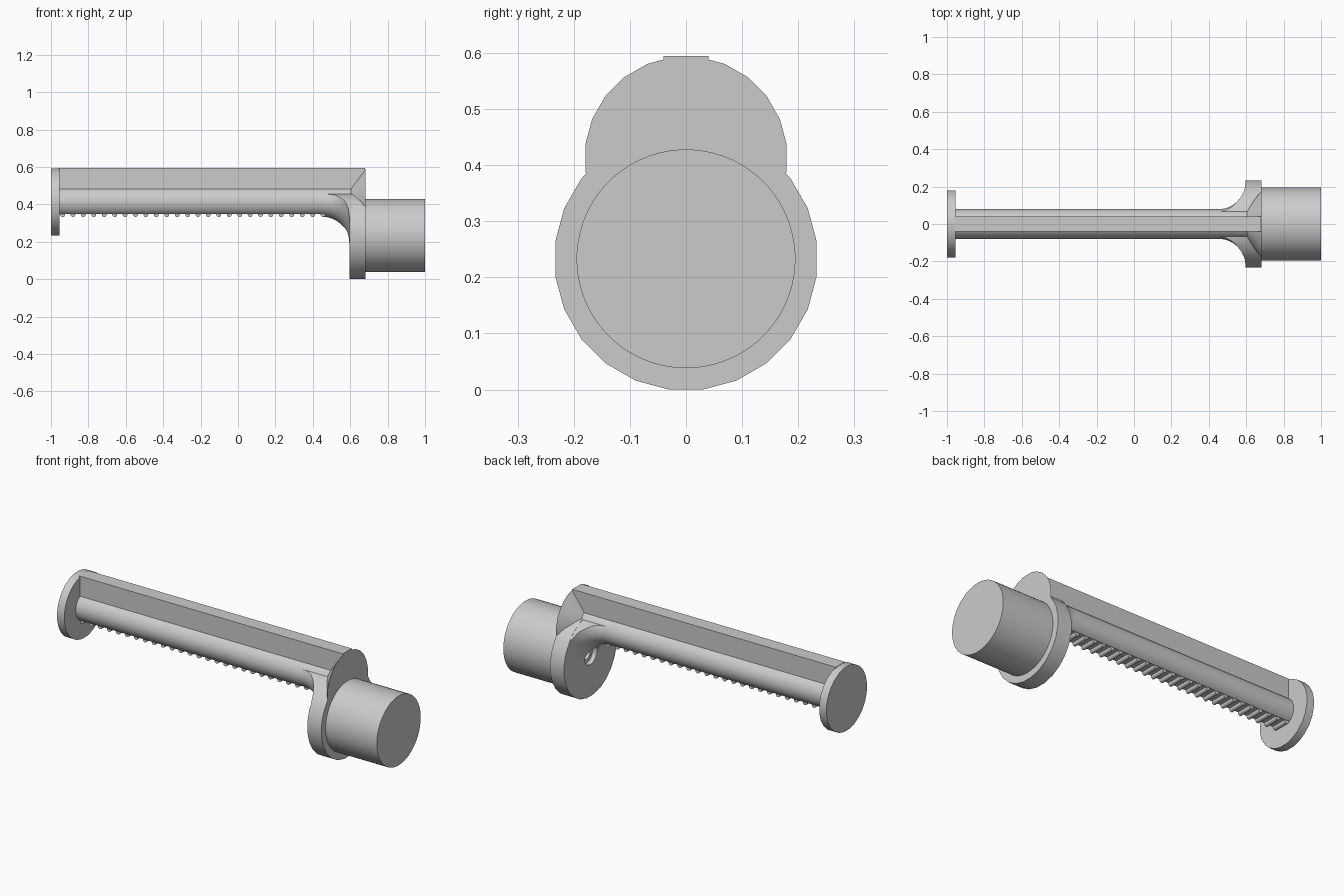
import bpy, bmesh, math
from mathutils import Matrix, Vector

cube = bpy.data.objects.get("Cube")
if cube:
    bpy.data.objects.remove(cube, do_unlink=True)

ROD_Z, LOW_Z = 0.413, 0.233      # axis heights of the rod and of the knob
ROD_R, FIN_Y, TOP = 0.079, 0.04, 0.594

grey = bpy.data.materials.new("plain grey")
grey.use_nodes = True
colour = (0.6, 0.6, 0.6, 1)
grey.diffuse_color = colour
grey.node_tree.nodes["Principled BSDF"].inputs["Base Color"].default_value = colour


def finish(name, bm, angle=35):
    """Turn a bmesh into a smooth-shaded object with sharp edges kept."""
    bmesh.ops.recalc_face_normals(bm, faces=bm.faces)
    mesh = bpy.data.meshes.new(name)
    bm.to_mesh(mesh)
    bm.free()
    mesh.materials.append(grey)
    shade(mesh, angle)
    obj = bpy.data.objects.new(name, mesh)
    bpy.context.collection.objects.link(obj)
    return obj


def shade(mesh, angle=35):
    for poly in mesh.polygons:
        poly.use_smooth = True
    mesh.set_sharp_from_angle(angle=math.radians(angle))


def lathe(name, profile, z, sides):
    """Closed solid turned about a lengthwise axis; profile is (x, radius)."""
    bm = bmesh.new()
    rings = []
    for x, r in profile:
        angles = [2 * math.pi * (i + 0.5) / sides for i in range(sides)]
        rings.append([bm.verts.new((x, r * math.sin(a), z + r * math.cos(a)))
                      for a in angles])
    for a, b in zip(rings, rings[1:]):
        for i in range(sides):
            j = (i + 1) % sides
            bm.faces.new((a[i], a[j], b[j], b[i]))
    bm.faces.new(rings[0])
    bm.faces.new(rings[-1])
    return finish(name, bm)


def cut(obj, cutter, operation):
    """Apply a boolean straight to the mesh."""
    mod = obj.modifiers.new("cut", 'BOOLEAN')
    mod.object, mod.operation, mod.solver = cutter, operation, 'EXACT'
    bpy.context.view_layer.update()
    deps = bpy.context.evaluated_depsgraph_get()
    mesh = bpy.data.meshes.new_from_object(obj.evaluated_get(deps))
    obj.modifiers.clear()
    obj.data = mesh
    shade(mesh)


# Rod with a flat underside and an upright fin, as one extruded section
start, end = math.acos(FIN_Y / ROD_R), -math.radians(54)
half = [(FIN_Y, TOP)]
for i in range(15):
    a = start + (end - start) * i / 14
    half.append((ROD_R * math.cos(a), ROD_Z + ROD_R * math.sin(a)))
section = half + [(-y, z) for y, z in reversed(half)]
bm = bmesh.new()
face = bm.faces.new([bm.verts.new((-0.96, y, z)) for y, z in section])
ext = bmesh.ops.extrude_face_region(bm, geom=[face])
bmesh.ops.translate(bm, vec=Vector((1.64, 0, 0)),
                    verts=[v for v in ext["geom"] if isinstance(v, bmesh.types.BMVert)])
finish("rod_and_fin", bm, 25)

# Row of round teeth under the rod
bm = bmesh.new()
for i in range(26):
    place = Matrix.Translation((-0.938 + 0.0557 * i, 0, 0.345)) @ Matrix.Rotation(math.pi / 2, 4, 'X')
    bmesh.ops.create_cone(bm, cap_ends=True, segments=12, radius1=0.013,
                          radius2=0.013, depth=0.09, matrix=place)
finish("teeth", bm)

# End plate
lathe("end_plate", [(-1, 0.181), (-0.955, 0.181)], ROD_Z, 24)

# Head: flared cone behind the fin, large collar and knob
lathe("head_cone", [(0.605, 0.08), (0.682, 0.181)], ROD_Z, 24)
collar = lathe("collar", [(0.595, 0.235), (0.682, 0.235)], LOW_Z, 24)
knob = lathe("knob", [(0.67, 0.195), (1, 0.195)], LOW_Z, 64)

# Concave flare from rod to collar, limited to the collar's outline
R = 0.145
profile = [(0.45 + R * math.sin(t), ROD_R + R * (1 - math.cos(t)))
           for t in (math.pi / 2 * i / 12 for i in range(13))]
flare = lathe("flare", profile + [(0.63, profile[-1][1])], ROD_Z, 48)
limit = lathe("flare_limit", [(0.3, 0.234), (0.66, 0.234)], LOW_Z, 24)
cut(flare, limit, 'INTERSECT')

# Stepped hole through the collar into the knob
drill = lathe("drill", [(0.4, 0.055), (0.62, 0.055), (0.62, 0.033), (0.85, 0.033)], LOW_Z, 32)
for part in (collar, flare, knob):
    cut(part, drill, 'DIFFERENCE')
for helper in (limit, drill):
    bpy.data.objects.remove(helper, do_unlink=True)
